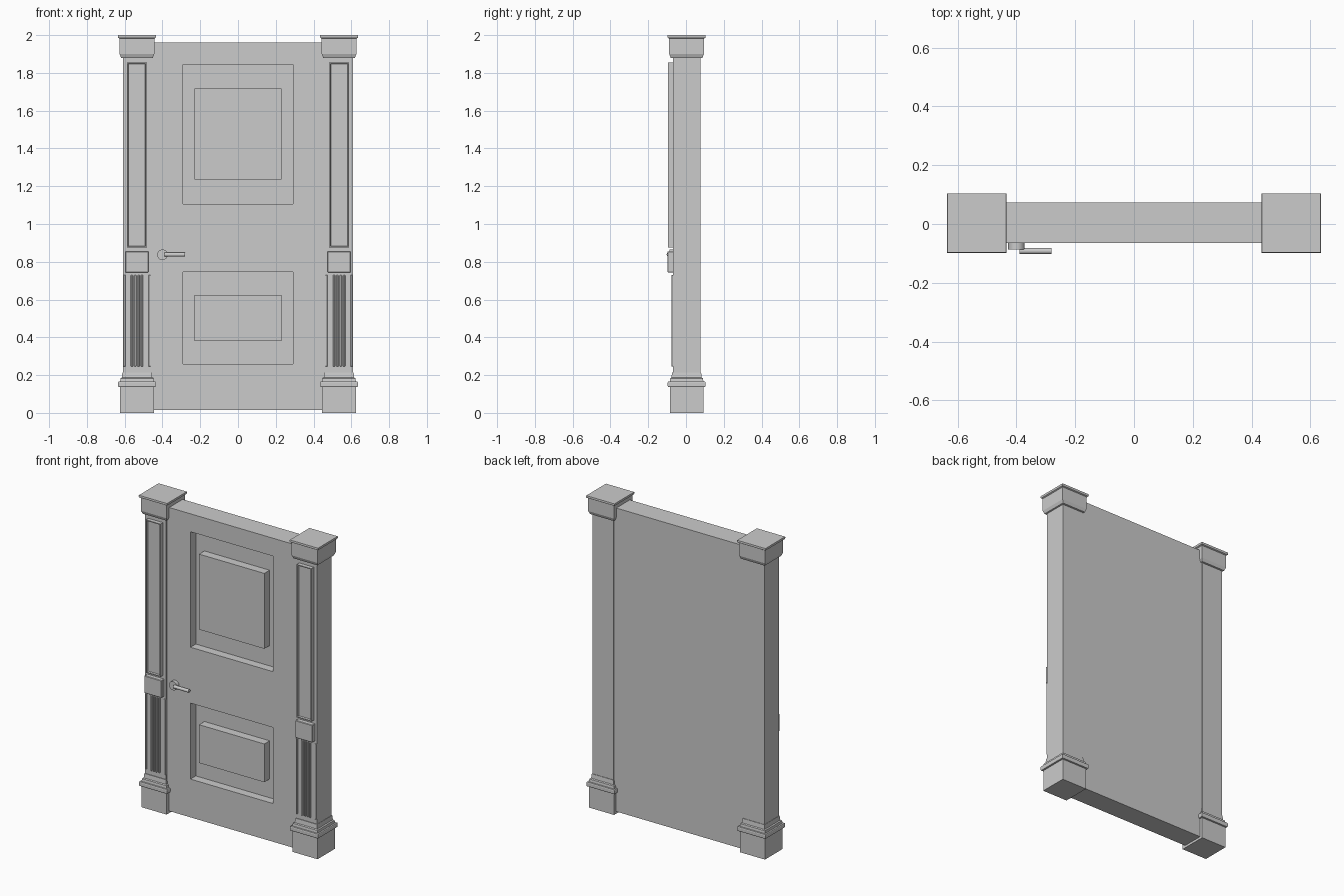
import bpy, bmesh, math
from mathutils import Matrix

if "Cube" in bpy.data.objects:
    bpy.data.objects.remove(bpy.data.objects["Cube"])

CX, CY = 0.535, 0.003   # column centre


def finish(bm, name, bevel=0.0):
    bmesh.ops.recalc_face_normals(bm, faces=bm.faces)
    me = bpy.data.meshes.new(name)
    bm.to_mesh(me)
    bm.free()
    ob = bpy.data.objects.new(name, me)
    bpy.context.collection.objects.link(ob)
    if bevel:
        m = ob.modifiers.new("Bevel", 'BEVEL')
        m.width, m.segments = bevel, 1
    return ob


def box(name, x0, x1, y0, y1, z0, z1, bevel=0.0):
    bm = bmesh.new()
    bmesh.ops.create_cube(bm, size=1)
    for v in bm.verts:
        v.co = ((x0 + x1) / 2 + v.co.x * (x1 - x0),
                (y0 + y1) / 2 + v.co.y * (y1 - y0),
                (z0 + z1) / 2 + v.co.z * (z1 - z0))
    return finish(bm, name, bevel)


def square_stack(name, cx, profile):
    """Square section following (half width, z) points."""
    bm = bmesh.new()
    rings = [[bm.verts.new((cx + sx * h, CY + sy * h, z))
              for sx, sy in ((-1, -1), (1, -1), (1, 1), (-1, 1))]
             for h, z in profile]
    for a, b in zip(rings, rings[1:]):
        for i in range(4):
            j = (i + 1) % 4
            bm.faces.new((a[i], a[j], b[j], b[i]))
    bm.faces.new(rings[0])
    bm.faces.new(rings[-1])
    return finish(bm, name)


def cylinder(name, radius, depth, matrix, sides=24):
    bm = bmesh.new()
    bmesh.ops.create_cone(bm, cap_ends=True, segments=sides, radius1=radius,
                          radius2=radius, depth=depth, matrix=matrix)
    ob = finish(bm, name)
    bpy.context.view_layer.objects.active = ob
    ob.select_set(True)
    bpy.ops.object.shade_smooth_by_angle()
    ob.select_set(False)
    return ob


def framed_panel(name, x0, x1, y_back, y_front, z0, z1, rim, sink):
    """Box whose front face is inset and sunk to leave a moulded rim."""
    ob = box(name, x0, x1, y_front, y_back, z0, z1)
    bm = bmesh.new()
    bm.from_mesh(ob.data)
    bm.normal_update()
    front = [f for f in bm.faces if f.normal.y < -0.9]
    bmesh.ops.inset_region(bm, faces=front, thickness=rim)
    bmesh.ops.inset_region(bm, faces=front, thickness=0.004, depth=-sink)
    bm.to_mesh(ob.data)
    bm.free()


# Door leaf with two sunk panels and raised fields
door = box("door_leaf", -0.47, 0.47, -0.064, 0.073, 0.015, 1.96)
for tag, r0, r1, f0, f1 in (("upper", 1.105, 1.845, 1.235, 1.718),
                            ("lower", 0.26, 0.747, 0.38, 0.625)):
    cutter = box("panel_cutter", -0.292, 0.292, -0.2, -0.01, r0, r1)
    mod = door.modifiers.new("Recess", 'BOOLEAN')
    mod.object, mod.operation, mod.solver = cutter, 'DIFFERENCE', 'EXACT'
    bpy.context.view_layer.objects.active = door
    bpy.ops.object.modifier_apply(modifier=mod.name)
    bpy.data.objects.remove(cutter)
    box(tag + "_raised_field", -0.231, 0.231, -0.064, -0.008, f0, f1)

# Side columns
for side, s in (("left", -1), ("right", 1)):
    c = s * CX
    box(side + "_shaft", c - 0.075, c + 0.075, -0.07, 0.077, 0.1, 1.9)
    square_stack(side + "_base", c, [
        (0.089, 0), (0.089, 0.136), (0.098, 0.138), (0.1, 0.143), (0.1, 0.16),
        (0.098, 0.165), (0.089, 0.166), (0.087, 0.183), (0.08, 0.187),
        (0.077, 0.215)])
    square_stack(side + "_capital", c, [
        (0.078, 1.878), (0.084, 1.88), (0.092, 1.9), (0.092, 1.982),
        (0.099, 1.986), (0.101, 1.992), (0.1, 2.0)])
    framed_panel(side + "_shaft_panel", c - 0.052, c + 0.052, -0.065, -0.095,
                 0.875, 1.855, 0.008, 0.01)
    box(side + "_middle_block", c - 0.061, c + 0.061, -0.098, -0.06,
        0.743, 0.855, 0.003)
    # narrow edge strips and reeds on the lower shaft
    for k in (-1, 1):
        x = c + k * 0.067
        box(side + "_edge_strip", x - 0.006, x + 0.006, -0.076, -0.043,
            0.245, 0.73, 0.002)
    for k in range(4):
        x = c + (k - 1.5) * 0.018
        box(side + "_reed", x - 0.006, x + 0.006, -0.078, -0.05,
            0.245, 0.73, 0.003)

# Door handle
cylinder("handle_rose", 0.028, 0.027,
         Matrix.Translation((-0.4, -0.0735, 0.837)) @ Matrix.Rotation(math.pi / 2, 4, 'X'))
cylinder("handle_lever", 0.0105, 0.108,
         Matrix.Translation((-0.335, -0.092, 0.838)) @ Matrix.Rotation(math.pi / 2, 4, 'Y'), 16)
